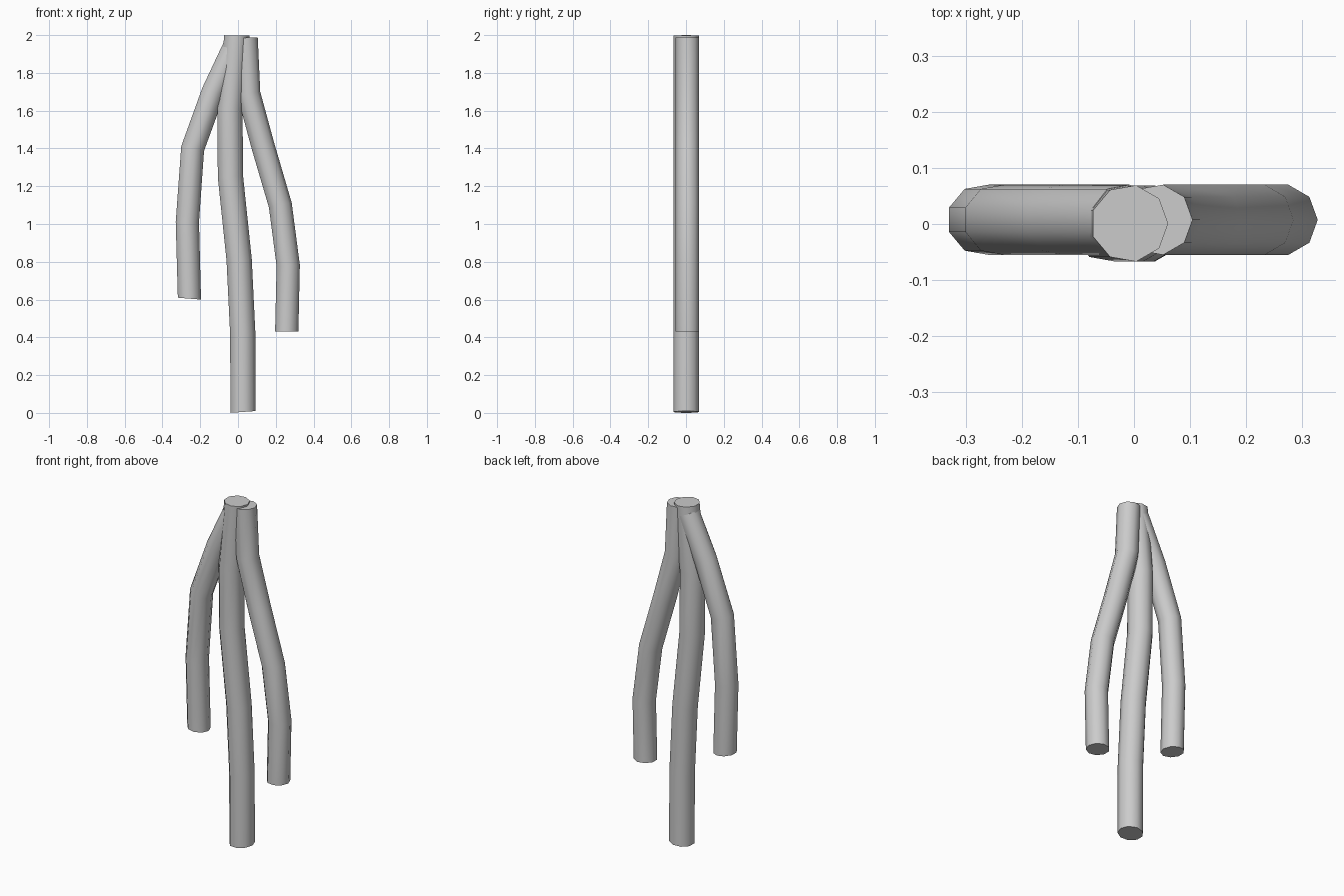
import bpy, bmesh, math

if "Cube" in bpy.data.objects:
    bpy.data.objects.remove(bpy.data.objects["Cube"])

SIDES = 9


def tube(name, path, radius, y, bottom_tilt, top_tilt):
    """Capped tube along (x, z) points, bottom to top; tilt = slope of end ring."""
    bm = bmesh.new()
    rings = []
    last = len(path) - 1
    for i, (x, z) in enumerate(path):
        if i == 0:
            a = math.atan(bottom_tilt)
        elif i == last:
            a = math.atan(top_tilt)
        else:
            # Bisect the two neighbouring segments
            angs = [math.atan2(path[j + 1][0] - path[j][0],
                               path[j + 1][1] - path[j][1]) for j in (i - 1, i)]
            a = -sum(angs) / 2
        ring = []
        for k in range(SIDES):
            t = 2 * math.pi * k / SIDES
            u, v = radius * math.cos(t), radius * math.sin(t)
            ring.append(bm.verts.new((x + u * math.cos(a), y + v, z + u * math.sin(a))))
        rings.append(ring)
    for r0, r1 in zip(rings, rings[1:]):
        for k in range(SIDES):
            n = (k + 1) % SIDES
            bm.faces.new((r0[k], r0[n], r1[n], r1[k]))
    bm.faces.new(rings[0][::-1])
    bm.faces.new(rings[-1])
    mesh = bpy.data.meshes.new(name)
    bm.to_mesh(mesh)
    bm.free()
    obj = bpy.data.objects.new(name, mesh)
    bpy.context.collection.objects.link(obj)
    # Smooth sides, crisp end caps
    bpy.ops.object.select_all(action='DESELECT')
    bpy.context.view_layer.objects.active = obj
    obj.select_set(True)
    bpy.ops.object.shade_smooth_by_angle(angle=math.radians(55))
    return obj


# Long central root
tube("main_root",
     [(0.025, 0.005), (0.023, 0.42), (0.004, 0.81), (-0.042, 1.25),
      (-0.045, 1.61), (-0.008, 1.998)], 0.069, 0.001, 0.07, -0.02)

# Shorter side roots
tube("left_root",
     [(-0.259, 0.605), (-0.270, 1.01), (-0.242, 1.40), (-0.133, 1.70),
      (-0.018, 1.945)], 0.0635, 0.0075, -0.08, -0.4)
tube("right_root",
     [(0.256, 0.43), (0.264, 0.78), (0.222, 1.10), (0.131, 1.41),
      (0.055, 1.69), (0.041, 1.986)], 0.0635, 0.0075, 0.0, 0.02)
